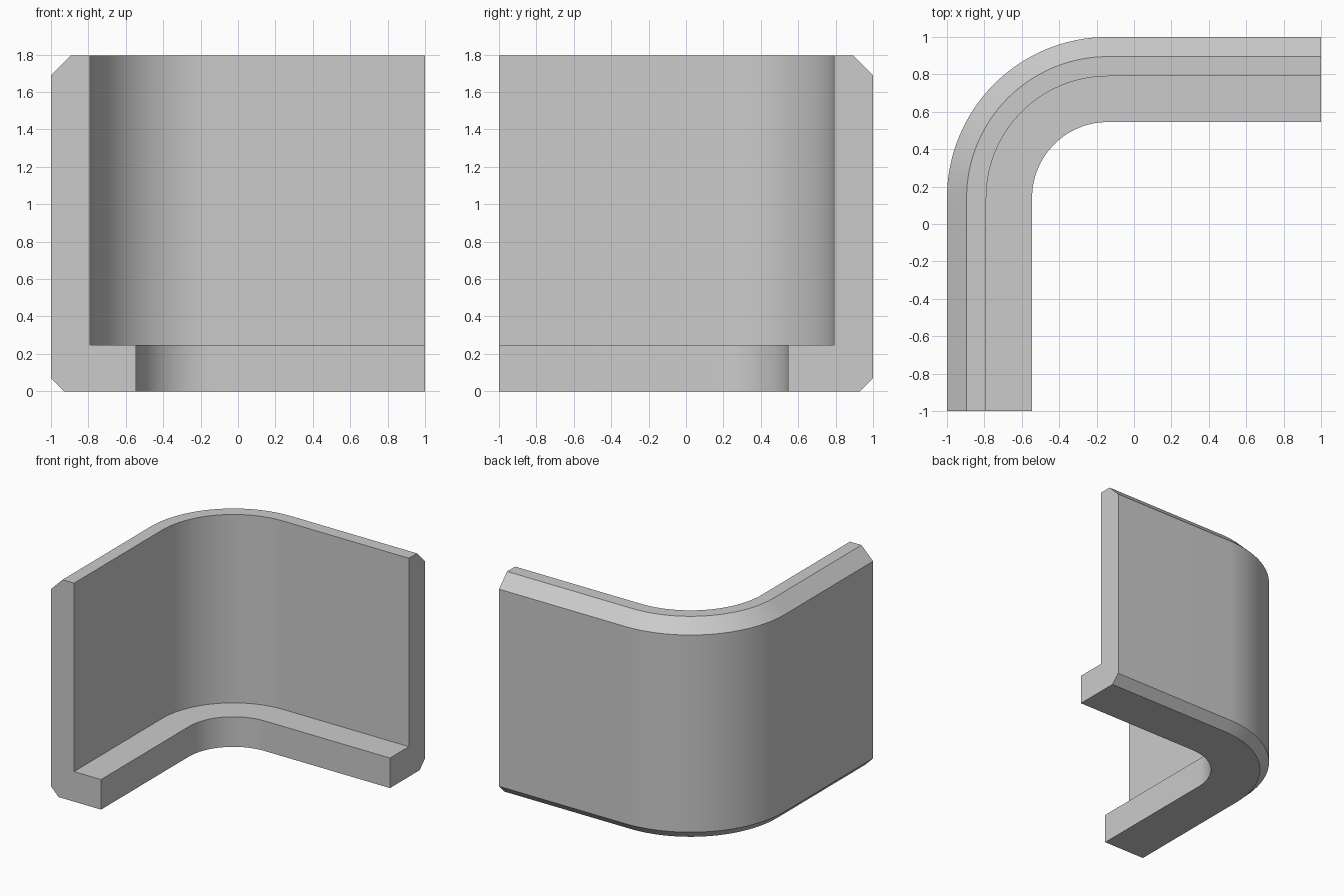
import bpy
import bmesh
from math import sin, cos, pi

cube = bpy.data.objects.get("Cube")
if cube:
    bpy.data.objects.remove(cube, do_unlink=True)

# Grey material
grey = bpy.data.materials.new("plain grey")
grey.use_nodes = True
colour = (0.6, 0.6, 0.6, 1)
grey.diffuse_color = colour
grey.node_tree.nodes["Principled BSDF"].inputs["Base Color"].default_value = colour

# Cross-section: distance inward from the outer wall, height
profile = [(0, 0.07), (0, 1.69), (0.105, 1.795), (0.21, 1.795),
           (0.21, 0.247), (0.455, 0.247), (0.455, 0), (0.07, 0)]

# Path: straight leg, quarter bend, straight leg (point and outward direction)
BEND = 0.14
RADIUS = 1 - BEND
STEPS = 32
stations = [(-BEND, -1, -1, 0)]
for i in range(STEPS + 1):
    a = pi - i * pi / 2 / STEPS
    stations.append((-BEND, BEND, cos(a), sin(a)))
stations.append((1, BEND, 0, 1))

# Sweep the section along the path
bm = bmesh.new()
rings = [[bm.verts.new((cx + nx * (RADIUS - d), cy + ny * (RADIUS - d), z))
          for d, z in profile] for cx, cy, nx, ny in stations]
n = len(profile)
for r, s in zip(rings, rings[1:]):
    for j in range(n):
        k = (j + 1) % n
        bm.faces.new((r[j], r[k], s[k], s[j]))
bm.faces.new(rings[0])
bm.faces.new(rings[-1])
bmesh.ops.recalc_face_normals(bm, faces=bm.faces)

mesh = bpy.data.meshes.new("corner_bracket")
bm.to_mesh(mesh)
bm.free()
mesh.materials.append(grey)
bracket = bpy.data.objects.new("corner_bracket", mesh)
bpy.context.collection.objects.link(bracket)

# Smooth bend with crisp edges
bpy.ops.object.select_all(action="DESELECT")
bracket.select_set(True)
bpy.context.view_layer.objects.active = bracket
bpy.ops.object.shade_smooth_by_angle(angle=pi / 6)
